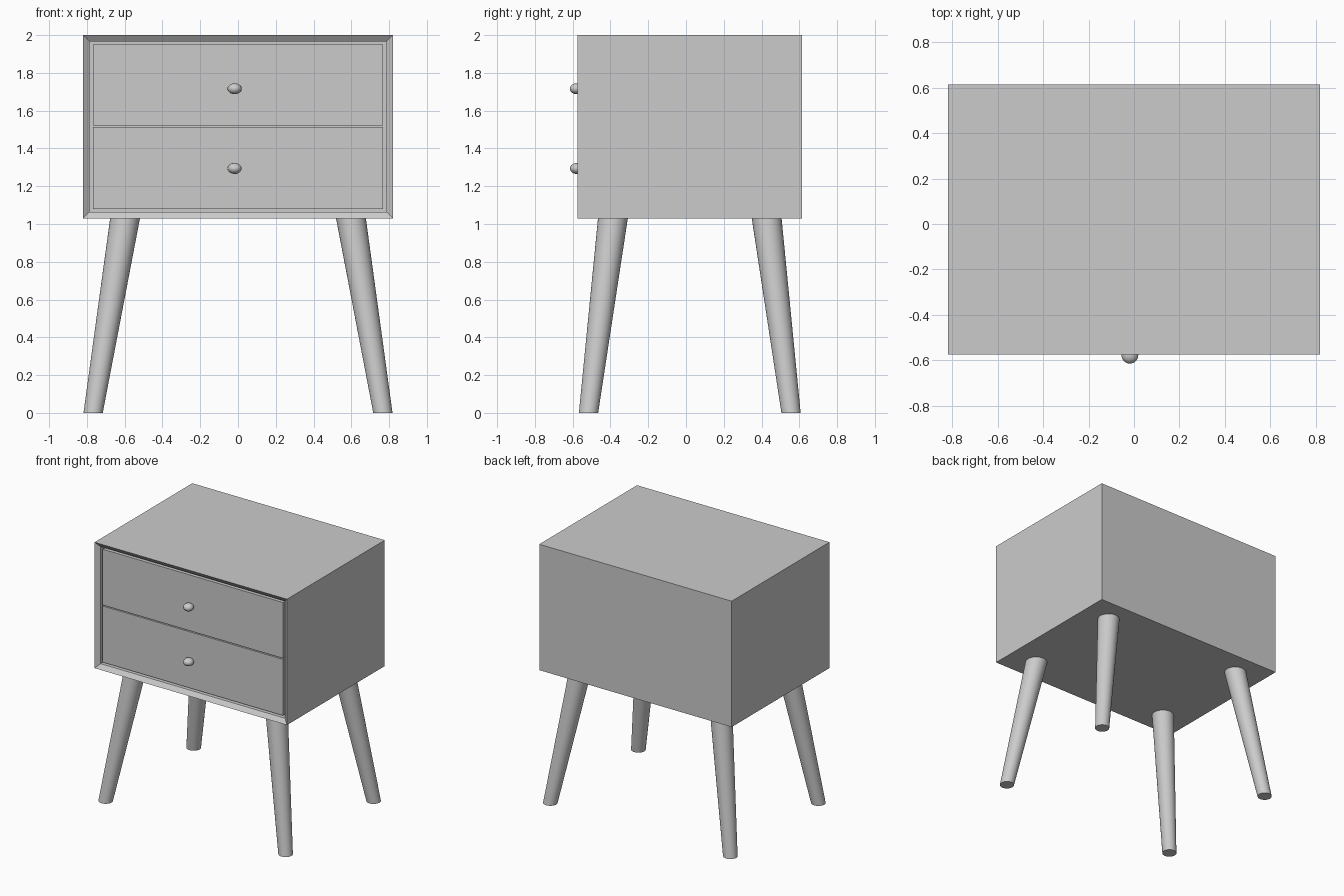
import bpy
import bmesh
from mathutils import Vector

old = bpy.data.objects.get("Cube")
if old:
    bpy.data.objects.remove(old, do_unlink=True)

# Main dimensions
HALF_W = 0.82
FRONT, BACK = -0.575, 0.615
BOTTOM, TOP = 1.03, 2.0
MID_Y = (FRONT + BACK) / 2
RIM = 0.048
RIM_DEPTH = 0.025
GAP = 0.004

grey = bpy.data.materials.new("plain_grey")
grey.use_nodes = True
colour = (0.6, 0.6, 0.6, 1)
grey.diffuse_color = colour
grey.node_tree.nodes["Principled BSDF"].inputs["Base Color"].default_value = colour


def finish(name, bm, smooth=False):
    """Turn a bmesh into a named object."""
    bmesh.ops.recalc_face_normals(bm, faces=bm.faces)
    mesh = bpy.data.meshes.new(name)
    bm.to_mesh(mesh)
    bm.free()
    mesh.materials.append(grey)
    obj = bpy.data.objects.new(name, mesh)
    bpy.context.collection.objects.link(obj)
    if smooth:
        bpy.ops.object.select_all(action="DESELECT")
        obj.select_set(True)
        bpy.context.view_layer.objects.active = obj
        bpy.ops.object.shade_smooth_by_angle()
    return obj


def box(low, high):
    """Box between two opposite corners."""
    bm = bmesh.new()
    bmesh.ops.create_cube(bm, size=1)
    low, high = Vector(low), Vector(high)
    for v in bm.verts:
        v.co = (low + high) / 2 + v.co * (high - low)
    return bm


# Cabinet: box with a mitred sloping rim around a shallow front opening
bm = box((-HALF_W, FRONT, BOTTOM), (HALF_W, BACK, TOP))
bm.normal_update()
front = min(bm.faces, key=lambda f: f.calc_center_median().y)
bmesh.ops.inset_region(bm, faces=[front], thickness=RIM, depth=-RIM_DEPTH)
pocket = bmesh.ops.extrude_discrete_faces(bm, faces=[front])["faces"][0]
bmesh.ops.translate(bm, verts=pocket.verts, vec=(0, 0.04, 0))
finish("cabinet", bm)

# Drawers and their knobs
face_y = FRONT + RIM_DEPTH
inner_x = HALF_W - RIM - GAP
split = 1.517
drawers = {
    "upper": (split + GAP, TOP - RIM + 0.003 - GAP, 1.716),
    "lower": (BOTTOM + RIM + GAP / 2, split - GAP, 1.294),
}
for level, (low_z, high_z, knob_z) in drawers.items():
    finish(level + "_drawer", box((-inner_x, face_y, low_z), (inner_x, face_y + 0.045, high_z)))
    bm = bmesh.new()
    bmesh.ops.create_uvsphere(bm, u_segments=32, v_segments=16, radius=1)
    bmesh.ops.scale(bm, verts=bm.verts, vec=(0.037, 0.038, 0.029))
    bmesh.ops.translate(bm, verts=bm.verts, vec=(-0.018, -0.577, knob_z))
    finish(level + "_knob", bm, smooth=True)


# Splayed tapered legs with level ends
def leg(name, sx, sy):
    bm = bmesh.new()
    bmesh.ops.create_cone(bm, cap_ends=True, segments=32, radius1=0.051,
                          radius2=0.079, depth=BOTTOM)
    foot = Vector((0.767 * sx, MID_Y + 0.536 * sy, 0))
    head = Vector((0.598 * sx, MID_Y + 0.407 * sy, BOTTOM))
    for v in bm.verts:
        centre = head if v.co.z > 0 else foot
        v.co = centre + Vector((v.co.x, v.co.y, 0))
    finish(name, bm, smooth=True)


for sy, end in ((-1, "front"), (1, "back")):
    for sx, side in ((1, "left"), (-1, "right")):
        leg(f"{end}_{side}_leg", sx, sy)
